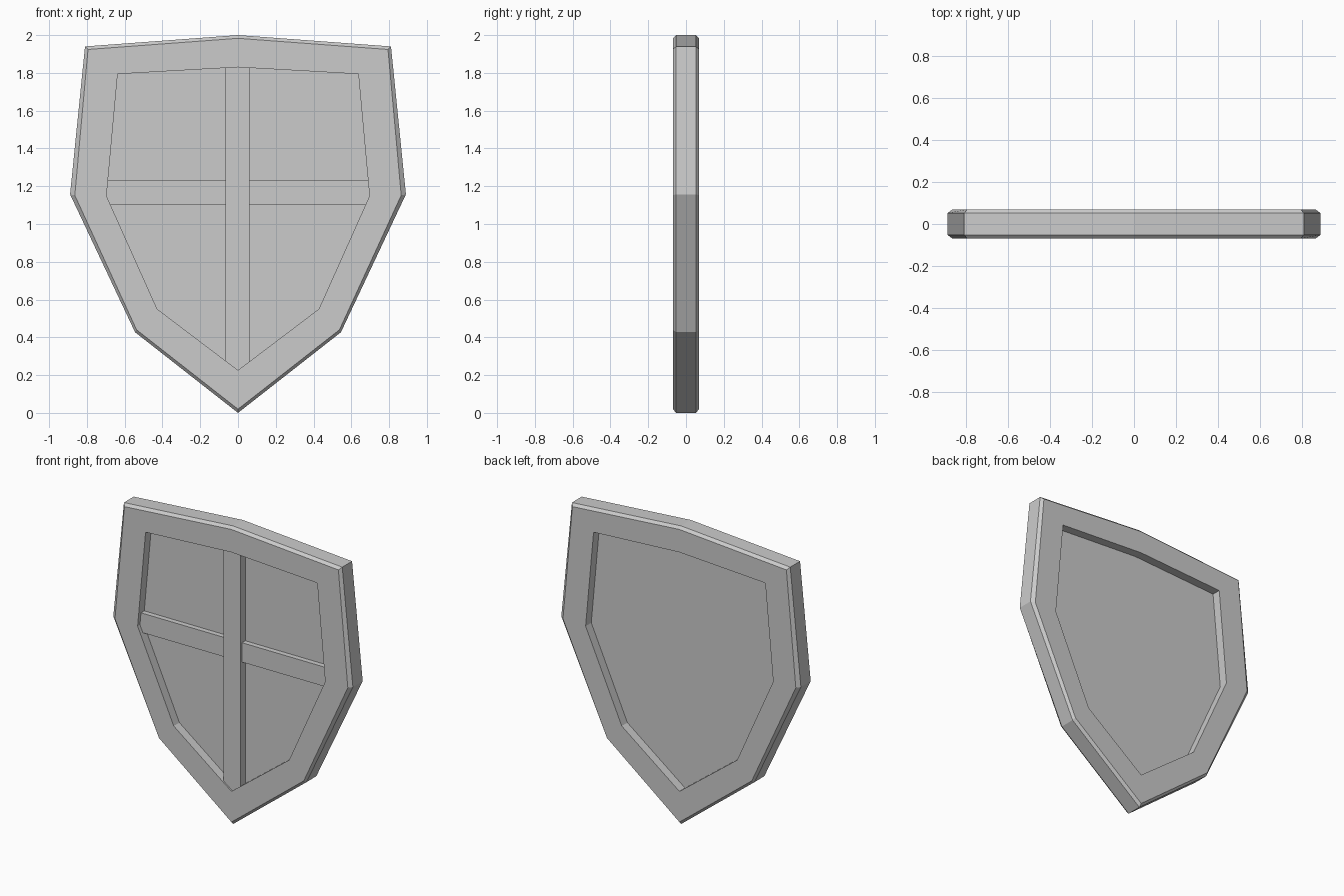
import bpy, bmesh

if "Cube" in bpy.data.objects:
    bpy.data.objects.remove(bpy.data.objects["Cube"])

# Right half outlines (x, z), from top centre round to bottom tip
OUTER = [(0, 2.0), (0.81, 1.94), (0.889, 1.157), (0.545, 0.427), (0, 0.0)]
FACE = [(0, 1.983), (0.794, 1.924), (0.864, 1.152), (0.537, 0.44), (0, 0.02)]
INNER = [(0, 1.83), (0.637, 1.794), (0.696, 1.148), (0.428, 0.55), (0, 0.226)]


def ring(bm, half, y):
    """Mirror a half outline and add it as a closed loop of vertices at depth y."""
    pts = half + [(-x, z) for x, z in half[-2:0:-1]]
    return [bm.verts.new((x, y, z)) for x, z in pts]


def bridge(bm, a, b):
    n = len(a)
    for i in range(n):
        j = (i + 1) % n
        bm.faces.new((a[i], a[j], b[j], b[i]))


def finish(name, bm):
    bmesh.ops.recalc_face_normals(bm, faces=bm.faces)
    mesh = bpy.data.meshes.new(name)
    bm.to_mesh(mesh)
    bm.free()
    obj = bpy.data.objects.new(name, mesh)
    bpy.context.collection.objects.link(obj)
    return obj


def box(name, x0, x1, y0, y1, z0, z1):
    bm = bmesh.new()
    bmesh.ops.create_cube(bm, size=1)
    for v in bm.verts:
        v.co = ((x0 + x1) / 2 + v.co.x * (x1 - x0),
                (y0 + y1) / 2 + v.co.y * (y1 - y0),
                (z0 + z1) / 2 + v.co.z * (z1 - z0))
    return finish(name, bm)


# Rim with chamfered outer edges
bm = bmesh.new()
rings = [ring(bm, o, y) for o, y in [
    (INNER, -0.07), (FACE, -0.07), (OUTER, -0.052),
    (OUTER, 0.052), (FACE, 0.07), (INNER, 0.07)]]
for a, b in zip(rings, rings[1:] + rings[:1]):
    bridge(bm, a, b)
finish("rim", bm)

# Recessed panel, set back from both faces
bm = bmesh.new()
front, back = ring(bm, INNER, -0.01), ring(bm, INNER, 0.01)
bm.faces.new(front)
bm.faces.new(back)
bridge(bm, front, back)
finish("panel", bm)

# Crossing bars on the front, ends tucked into the rim
box("vertical_bar", -0.066, 0.061, -0.06, -0.005, 0.215, 1.85)
box("horizontal_bar", -0.71, 0.71, -0.045, -0.005, 1.10, 1.23)
